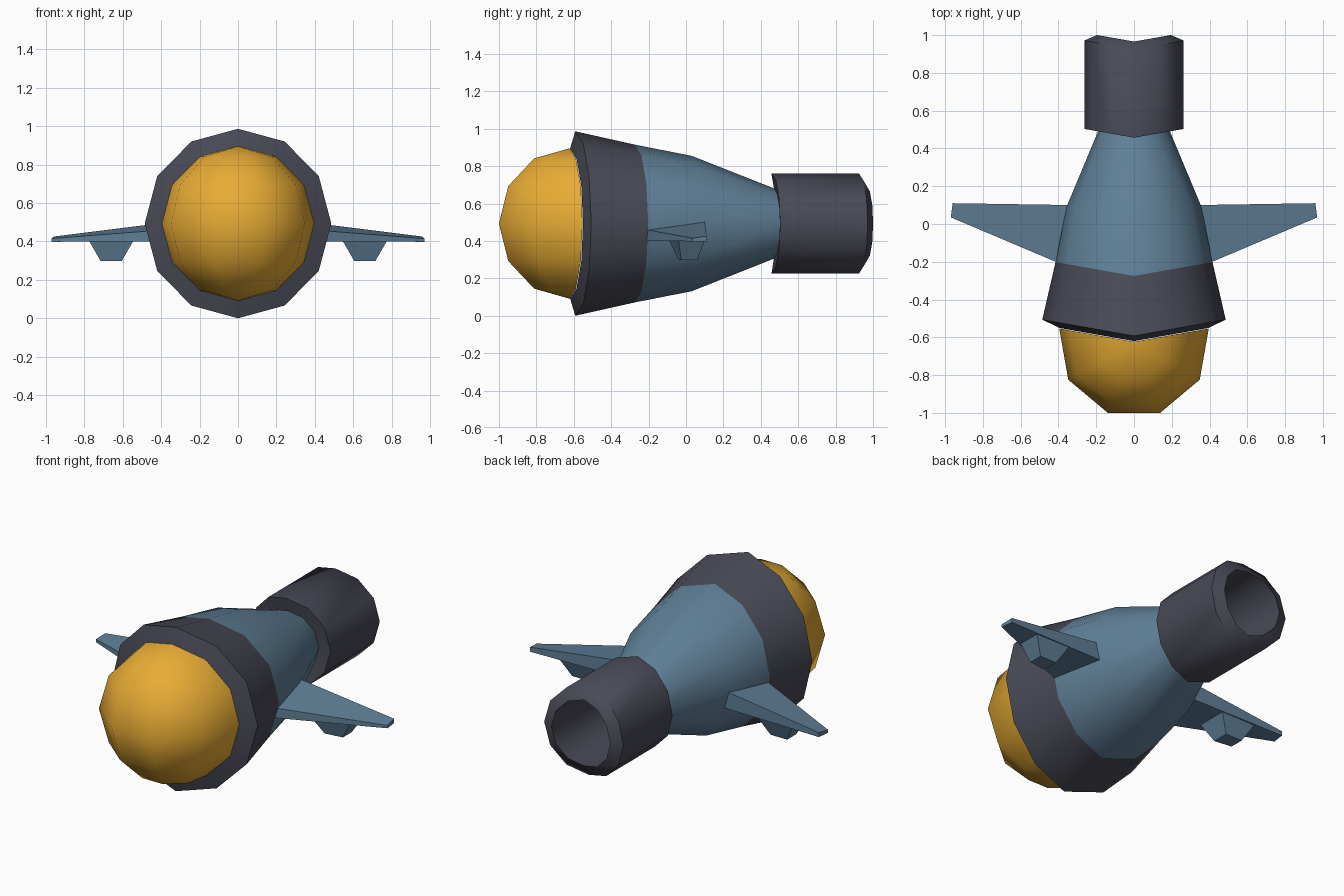
import bpy, bmesh, math
from mathutils import Vector

if "Cube" in bpy.data.objects:
    bpy.data.objects.remove(bpy.data.objects["Cube"])

CZ = 0.493                       # height of the long axis
SWEEP = math.radians(10)         # each half of the hull is swept back 10 degrees
SIDES = 12


def material(name, rgb):
    m = bpy.data.materials.new(name)
    m.diffuse_color = (*rgb, 1)
    m.use_nodes = True
    m.node_tree.nodes["Principled BSDF"].inputs["Base Color"].default_value = m.diffuse_color
    return m


BLUE = material("steel blue", (0.115, 0.215, 0.31))
DARK = material("dark grey", (0.065, 0.068, 0.092))
GOLD = material("golden yellow", (0.80, 0.41, 0.035))


def finish(bm, name, mat, angle):
    bmesh.ops.remove_doubles(bm, verts=bm.verts, dist=1e-5)
    bmesh.ops.recalc_face_normals(bm, faces=bm.faces)
    me = bpy.data.meshes.new(name)
    bm.to_mesh(me)
    bm.free()
    me.materials.append(mat)
    ob = bpy.data.objects.new(name, me)
    bpy.context.collection.objects.link(ob)
    bpy.ops.object.select_all(action='DESELECT')
    ob.select_set(True)
    bpy.context.view_layer.objects.active = ob
    bpy.ops.object.shade_smooth_by_angle(angle=math.radians(angle))
    return ob


def swept(r, y, t):
    """Point of a hull ring, swept back with distance from the middle."""
    x = r * math.cos(t)
    return Vector((x * math.cos(SWEEP), y + abs(x) * math.sin(SWEEP), CZ + r * math.sin(t)))


def hull(name, profile, mat, angle, closed=False):
    bm = bmesh.new()
    rings = [[bm.verts.new(swept(r, y, 2 * math.pi * i / SIDES)) for i in range(SIDES)]
             for r, y in profile]
    pairs = list(zip(rings, rings[1:]))
    if closed:
        pairs.append((rings[-1], rings[0]))
    for a, b in pairs:
        for i in range(SIDES):
            j = (i + 1) % SIDES
            bm.faces.new((a[i], b[i], b[j], a[j]))
    return finish(bm, name, mat, angle)


# Hull parts along y, as (radius, y)
hull("front_collar", [(0.40, -0.62), (0.493, -0.592), (0.422, -0.275)], DARK, 45)
hull("body", [(0.422, -0.275), (0.362, 0.03), (0.188, 0.47)], BLUE, 45)
hull("exhaust_nozzle", [(0.188, 0.47), (0.267, 0.457), (0.267, 0.925), (0.198, 0.966)],
     DARK, 62, closed=True)

# Front dome: half circle turned through 200 degrees about the vertical
bm = bmesh.new()
R, cols = 0.402, []
for k in range(6):
    az = math.radians(-100 + 40 * k)
    cols.append([bm.verts.new((R * math.cos(la) * math.sin(az),
                               -0.623 - R * math.cos(la) * math.cos(az),
                               CZ + R * math.sin(la)))
                 for la in (math.radians(-90 + 30 * j) for j in range(7))])
for a, b in zip(cols, cols[1:]):
    for j in range(6):
        f = [a[j], b[j], b[j + 1], a[j + 1]]
        if j == 0:
            f = [a[0], b[1], a[1]]
        elif j == 5:
            f = [a[5], b[5], a[6]]
        bm.faces.new(f)
# join the poles of all columns
dome = finish(bm, "front_dome", GOLD, 60)


def loft(name, a, b, mat, side, angle):
    """Solid between two four-point ends, mirrored by side."""
    bm = bmesh.new()
    va, vb = ([bm.verts.new((x * side, y, z)) for x, y, z in q] for q in (a, b))
    bm.faces.new(va)
    bm.faces.new(vb)
    for i in range(4):
        j = (i + 1) % 4
        bm.faces.new((va[i], va[j], vb[j], vb[i]))
    return finish(bm, name, mat, angle)


# Wings with a small pod under each
for side, tag in ((1, "right"), (-1, "left")):
    loft(tag + "_wing",
         [(0.32, -0.24, 0.40), (0.32, 0.10, 0.40), (0.32, 0.10, 0.505), (0.32, -0.24, 0.465)],
         [(0.97, 0.035, 0.398), (0.96, 0.11, 0.398), (0.96, 0.11, 0.425), (0.97, 0.035, 0.415)],
         BLUE, side, 60)
    loft(tag + "_wing_pod",
         [(0.545, -0.09, 0.402), (0.775, -0.04, 0.402), (0.775, 0.10, 0.402), (0.545, 0.10, 0.402)],
         [(0.605, -0.04, 0.298), (0.715, -0.025, 0.298), (0.715, 0.06, 0.298), (0.605, 0.06, 0.298)],
         BLUE, side, 50)
